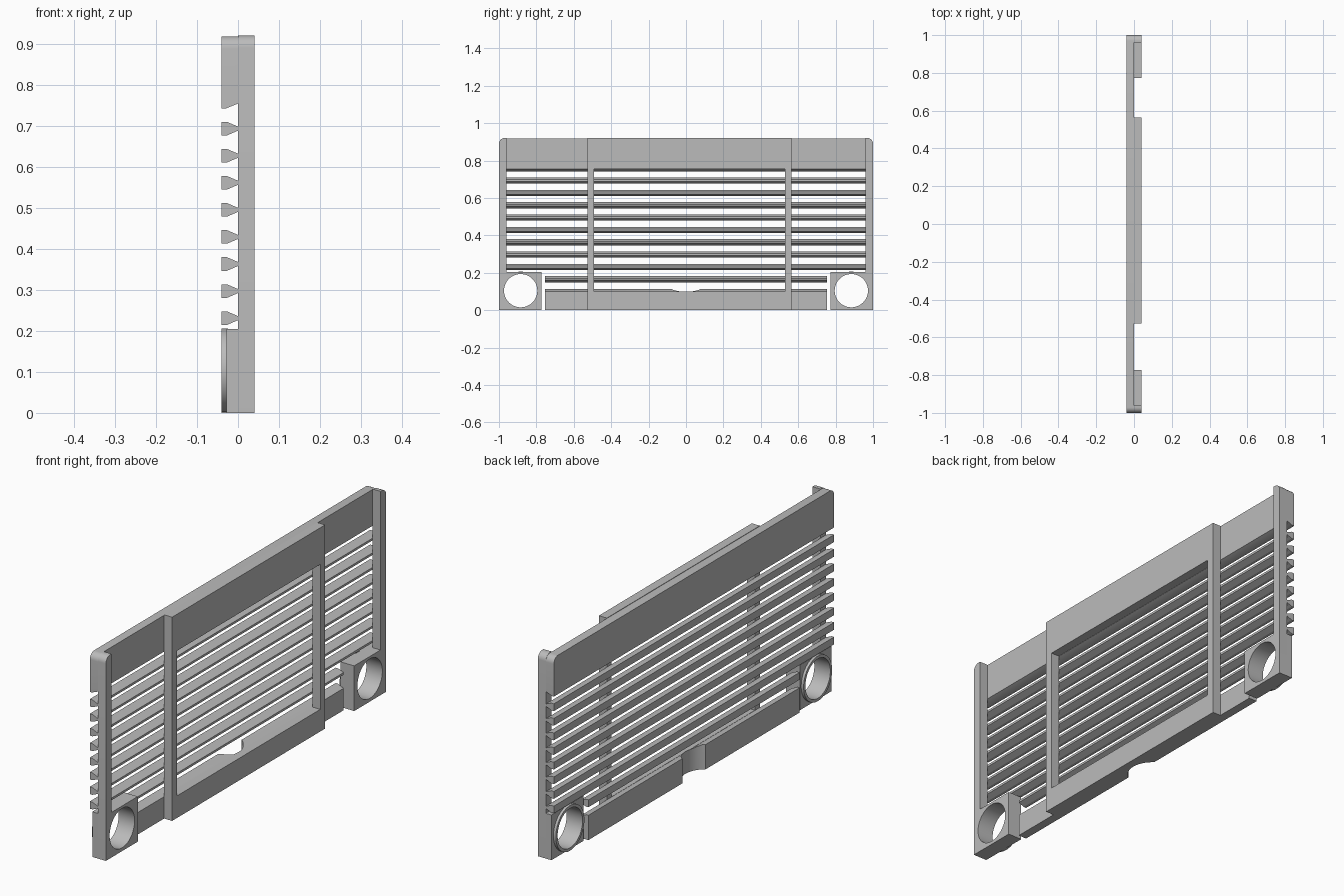
import bpy, bmesh, math

old = bpy.data.objects.get("Cube")
if old:
    bpy.data.objects.remove(old, do_unlink=True)

grey = bpy.data.materials.new("plain_grey")
grey.use_nodes = True
colour = (0.5, 0.5, 0.5, 1)
grey.diffuse_color = colour
grey.node_tree.nodes["Principled BSDF"].inputs["Base Color"].default_value = colour

BACK, MID, FRONT = -0.04, 0.0, 0.04
HEIGHT = 0.92
HOLE_Z = 0.104


def prism(name, profile, axis, lo, hi):
    """Extrude a 2D profile: axis x uses (y, z), y uses (x, z), z uses (x, y)."""
    def place(p, t):
        return {"x": (t, *p), "y": (p[0], t, p[1]), "z": (*p, t)}[axis]
    bm = bmesh.new()
    low = [bm.verts.new(place(p, lo)) for p in profile]
    high = [bm.verts.new(place(p, hi)) for p in profile]
    bm.faces.new(low)
    bm.faces.new(high)
    for i in range(len(low)):
        j = (i + 1) % len(low)
        bm.faces.new((low[i], low[j], high[j], high[i]))
    bmesh.ops.recalc_face_normals(bm, faces=bm.faces)
    mesh = bpy.data.meshes.new(name)
    bm.to_mesh(mesh)
    bm.free()
    mesh.materials.append(grey)
    ob = bpy.data.objects.new(name, mesh)
    bpy.context.collection.objects.link(ob)
    return ob


def rect(a0, a1, b0, b1):
    return [(a0, b0), (a1, b0), (a1, b1), (a0, b1)]


def arc(cx, cy, r, start, end, steps):
    angles = [math.radians(start + (end - start) * i / steps) for i in range(steps + 1)]
    return [(cx + r * math.cos(a), cy + r * math.sin(a)) for a in angles]


def circle(cx, cy, r, steps=64):
    return arc(cx, cy, r, 0, 360, steps)[:-1]


def cut(ob, cutter):
    mod = ob.modifiers.new("cut", "BOOLEAN")
    mod.operation = "DIFFERENCE"
    mod.solver = "EXACT"
    mod.object = cutter
    cutter.hide_render = True
    cutter.hide_set(True)


def smooth(ob):
    bpy.ops.object.select_all(action="DESELECT")
    ob.select_set(True)
    bpy.context.view_layer.objects.active = ob
    for mod in list(ob.modifiers):
        bpy.ops.object.modifier_apply(modifier=mod.name)
    bpy.ops.object.shade_smooth_by_angle(angle=math.radians(30))


# Tapered horizontal slats; the lowest one is shorter to clear the corner blocks
for i in range(9):
    z = 0.165 + 0.066 * i
    half = 0.754 if i == 0 else 1.0
    profile = [(BACK, z - 0.0165), (-0.027, z - 0.0165), (MID, z - 0.005),
               (MID, z + 0.005), (-0.027, z + 0.0165), (BACK, z + 0.0165)]
    prism(f"slat_{i + 1}", profile, "y", -half, half)

# Top rail with rounded upper corners and a sloped lower edge
rail_shape = [(-1, 0.742), (1, 0.742)] + arc(0.97, 0.888, 0.03, 0, 90, 8) \
    + arc(-0.97, 0.888, 0.03, 90, 180, 8)
top_rail = prism("top_rail", rail_shape, "x", BACK, MID)
slope = prism("rail_slope_cutter", [(-0.03, 0.742), (0.01, 0.758), (0.01, 0.73), (-0.03, 0.73)],
              "y", -1.1, 1.1)
cut(top_rail, slope)
smooth(top_rail)

# Bottom rail with a sloped upper edge
bottom_rail = prism("bottom_rail",
                    [(BACK, 0), (MID, 0), (MID, 0.099), (-0.03, 0.112), (BACK, 0.112)],
                    "y", -0.754, 0.754)

# Raised central frame
frame = prism("raised_frame", rect(-0.527, 0.565, 0, HEIGHT), "x", MID, FRONT)
window = prism("window_cutter", rect(-0.492, 0.53, 0.1, 0.755), "x", -0.02, 0.06)
cut(frame, window)

# Curved finger notch in the back of the bottom rail
notch = prism("notch_cutter", circle(-0.1, 0, 0.103), "z", -0.1, 0.13)
for ob in (bottom_rail, frame):
    cut(ob, notch)
    smooth(ob)

# End posts and corner blocks with round openings
for side, s in (("right", -1), ("left", 1)):
    inner = 0.772
    post_shape = [(s * 1, 0), (s * inner, 0), (s * inner, 0.204), (s * 0.96, 0.204),
                  (s * 0.96, HEIGHT)]
    post_shape += [(s * y, z) for y, z in arc(0.97, HEIGHT - 0.03, 0.03, 90, 0, 8)]
    post = prism(f"{side}_end_post", post_shape, "x", MID, FRONT)
    block = prism(f"{side}_corner_block", rect(s * 1, s * inner, 0, 0.204), "x", -0.028, MID)
    ring = prism(f"{side}_ring", circle(s * 0.884, HOLE_Z, 0.102), "x", BACK, -0.024)
    hole = prism(f"{side}_hole_cutter", circle(s * 0.884, HOLE_Z, 0.089), "x", -0.1, 0.1)
    for ob in (post, block, ring):
        cut(ob, hole)
        smooth(ob)

# Remove the helpers once the cuts are made
for ob in [o for o in bpy.data.objects if o.name.endswith("_cutter")]:
    bpy.data.objects.remove(ob, do_unlink=True)
